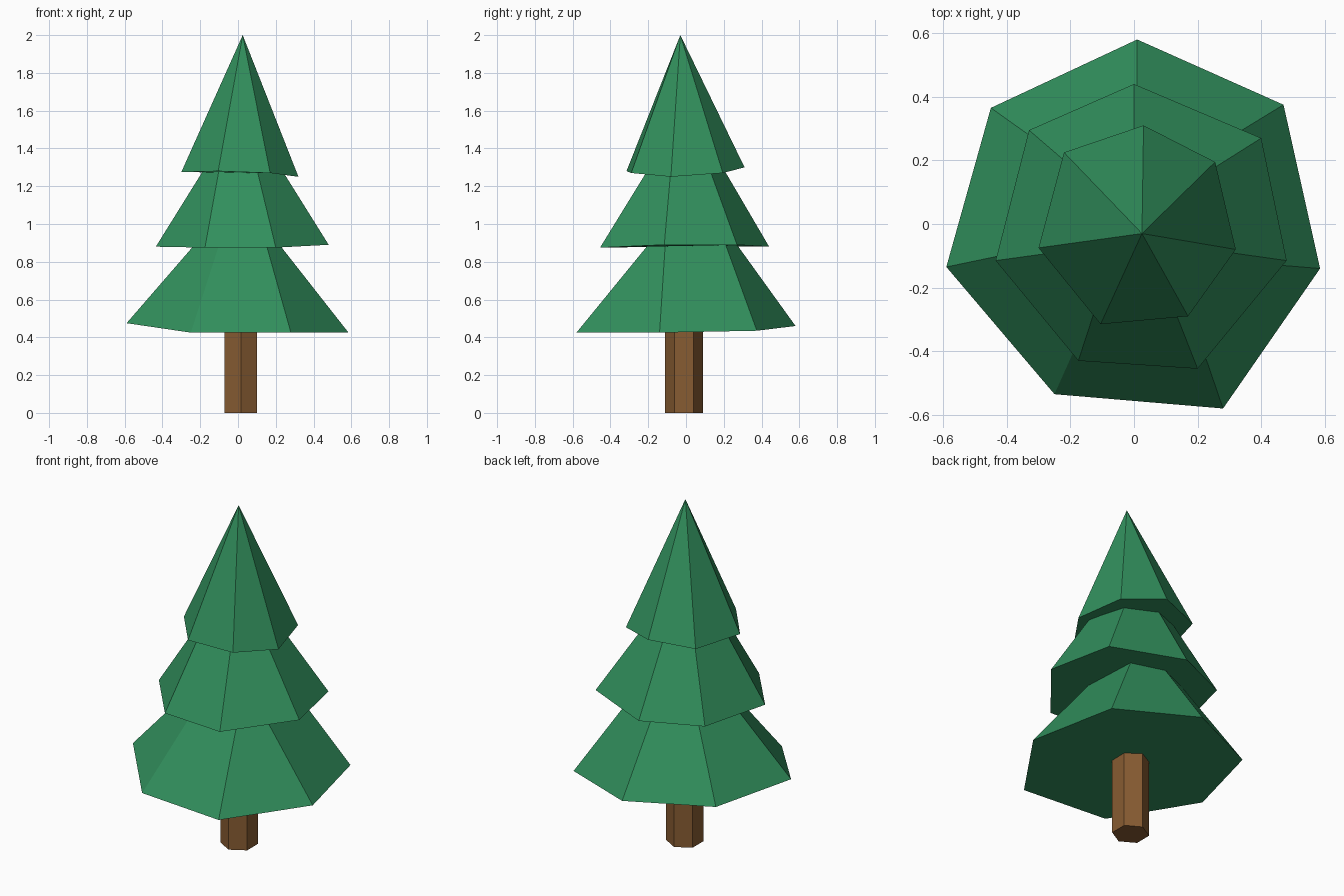
import bpy
import bmesh
from mathutils import Vector

default_cube = bpy.data.objects.get("Cube")
if default_cube:
    bpy.data.objects.remove(default_cube, do_unlink=True)


def make_material(name, colour):
    material = bpy.data.materials.new(name)
    material.use_nodes = True
    material.diffuse_color = colour
    shader = next(n for n in material.node_tree.nodes if n.type == "BSDF_PRINCIPLED")
    shader.inputs["Base Color"].default_value = colour
    shader.inputs["Roughness"].default_value = 0.9
    return material


def finish_object(name, bm, material):
    bmesh.ops.recalc_face_normals(bm, faces=bm.faces)
    mesh = bpy.data.meshes.new(name)
    bm.to_mesh(mesh)
    bm.free()
    mesh.materials.append(material)
    obj = bpy.data.objects.new(name, mesh)
    bpy.context.collection.objects.link(obj)
    return obj


def make_tier(name, rim, top, material):
    """Closed skirt from an uneven rim up to a small ring, or to a single tip."""
    bm = bmesh.new()
    lower = [bm.verts.new(point) for point in rim]
    upper = [bm.verts.new(point) for point in top]
    count = len(lower)
    for i in range(count):
        j = (i + 1) % count
        if len(upper) == 1:
            bm.faces.new((lower[i], lower[j], upper[0]))
        else:
            bm.faces.new((lower[i], lower[j], upper[j], upper[i]))
    bm.faces.new(lower)
    if len(upper) > 1:
        bm.faces.new(upper)
    return finish_object(name, bm, material)


def ring(points, height):
    return [Vector((x, y, height)) for x, y in points]


needle_green = make_material("needle green", (0.031, 0.275, 0.108, 1))
bark_brown = make_material("bark brown", (0.245, 0.107, 0.032, 1))

# Trunk: a six-sided post that ends inside the lowest tier
bm = bmesh.new()
bmesh.ops.create_cone(bm, cap_ends=True, segments=6, radius1=0.1, radius2=0.1, depth=0.5)
bmesh.ops.translate(bm, verts=bm.verts, vec=(0.015, -0.01, 0.25))
trunk = finish_object("trunk", bm, bark_brown)
# Keep one corner of the post facing forward
low_y = min(v.co.y for v in trunk.data.vertices)
assert low_y < -0.09

# Lowest tier
make_tier(
    "lower_branches",
    [(0.01, 0.58, 0.46), (0.47, 0.375, 0.435), (0.585, -0.14, 0.425), (0.28, -0.58, 0.425),
     (-0.25, -0.535, 0.425), (-0.59, -0.135, 0.475), (-0.45, 0.365, 0.465)],
    ring([(0.01, 0.27), (0.2, 0.21), (0.22, -0.11), (0.15, -0.2),
          (-0.1, -0.2), (-0.23, -0.06), (-0.19, 0.18)], 0.89),
    needle_green,
)

# Middle tier
make_tier(
    "middle_branches",
    [(0, 0.44, 0.88), (0.4, 0.27, 0.89), (0.48, -0.115, 0.89), (0.2, -0.455, 0.875),
     (-0.175, -0.43, 0.875), (-0.435, -0.115, 0.88), (-0.33, 0.295, 0.88)],
    ring([(0, 0.2), (0.17, 0.125), (0.23, -0.08), (0.1, -0.2),
          (-0.1, -0.2), (-0.18, -0.08), (-0.15, 0.14)], 1.29),
    needle_green,
)

# Pointed top tier
make_tier(
    "top_branches",
    [(0.03, 0.31, 1.3), (0.255, 0.195, 1.27), (0.32, -0.08, 1.25), (0.17, -0.29, 1.27),
     (-0.105, -0.315, 1.28), (-0.3, -0.075, 1.275), (-0.22, 0.225, 1.28)],
    [(0.025, -0.03, 2)],
    needle_green,
)
